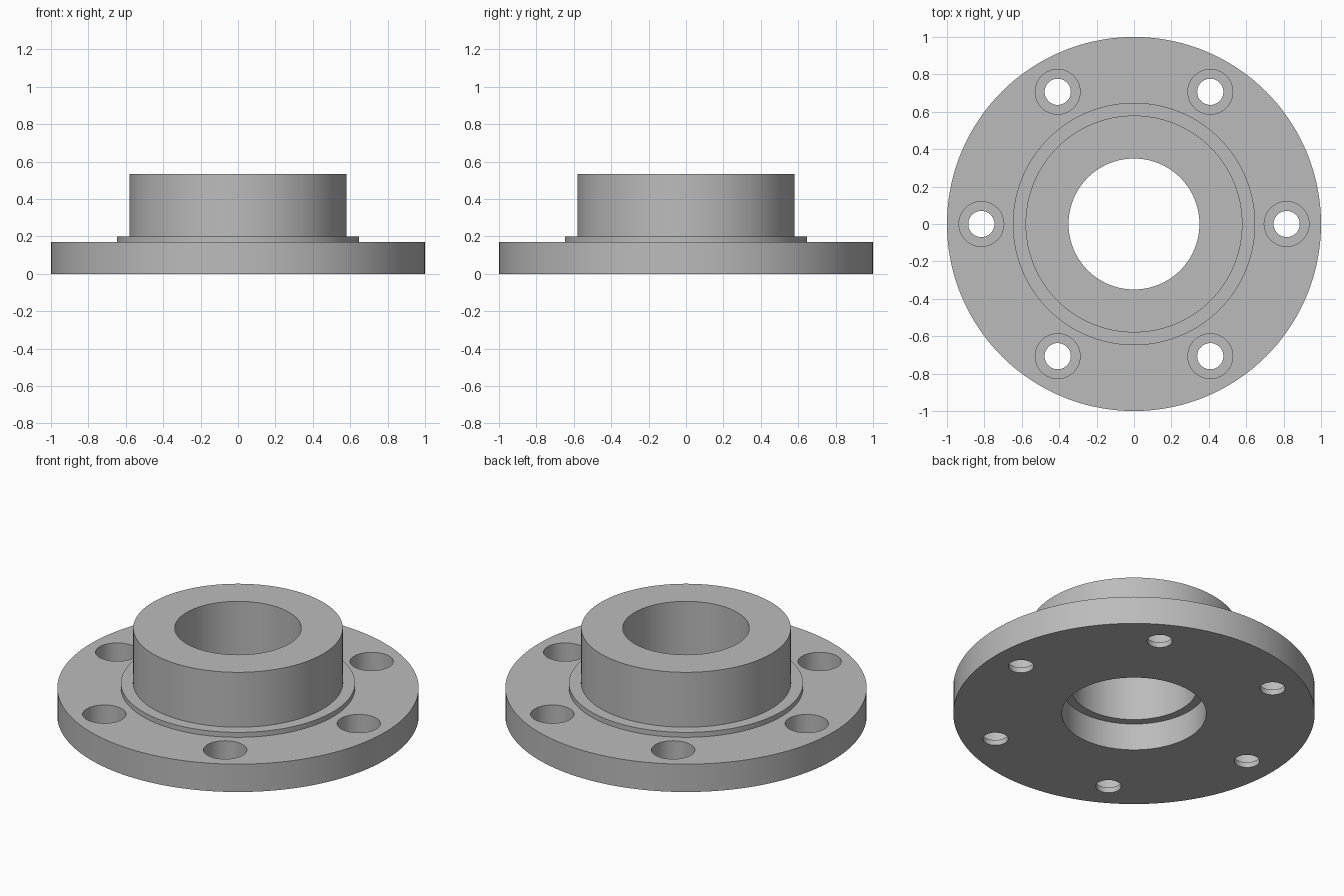
import bpy, bmesh
from math import cos, sin, pi, radians

cube = bpy.data.objects.get("Cube")
if cube:
    bpy.data.objects.remove(cube, do_unlink=True)

# Plain grey metal
metal = bpy.data.materials.new("grey_metal")
metal.use_nodes = True
colour = (0.5, 0.5, 0.5, 1)
metal.diffuse_color = colour
metal.node_tree.nodes["Principled BSDF"].inputs["Base Color"].default_value = colour


def lathe(name, profile, segments, centre=(0, 0), closed=True):
    """Turn a (radius, height) profile around a vertical axis."""
    bm = bmesh.new()
    rings = []
    for r, z in profile:
        rings.append([bm.verts.new((centre[0] + r * cos(2 * pi * i / segments),
                                    centre[1] + r * sin(2 * pi * i / segments), z))
                      for i in range(segments)])
    pairs = list(zip(rings, rings[1:]))
    if closed:
        pairs.append((rings[-1], rings[0]))
    else:
        bm.faces.new(rings[0])
        bm.faces.new(rings[-1])
    for a, b in pairs:
        for i in range(segments):
            j = (i + 1) % segments
            bm.faces.new((a[i], a[j], b[j], b[i]))
    bmesh.ops.recalc_face_normals(bm, faces=bm.faces)
    mesh = bpy.data.meshes.new(name)
    bm.to_mesh(mesh)
    bm.free()
    mesh.materials.append(metal)
    obj = bpy.data.objects.new(name, mesh)
    bpy.context.collection.objects.link(obj)
    return obj


# Flange, raised step, hub and recessed bore in one turned body
BORE, RECESS, HUB, STEP, RIM = 0.35, 0.4, 0.58, 0.648, 1.0
flange = lathe("flanged_hub", [
    (RECESS, 0), (RIM, 0), (RIM, 0.17), (STEP, 0.17), (STEP, 0.2), (HUB, 0.2),
    (HUB, 0.535), (BORE, 0.535), (BORE, 0.165), (RECESS, 0.165)], 144)

# Six counterbored bolt holes
cutters = []
for k in range(6):
    a = radians(60 * k)
    cutters.append(lathe(f"bolt_hole_cutter_{k + 1}",
                         [(0.07, -0.1), (0.07, 0.033), (0.12, 0.033), (0.12, 0.3)],
                         48, (0.816 * cos(a), 0.816 * sin(a)), closed=False))

bpy.ops.object.select_all(action="DESELECT")
flange.select_set(True)
bpy.context.view_layer.objects.active = flange
for cutter in cutters:
    cutter.hide_render = True
    cut = flange.modifiers.new("bolt_hole", "BOOLEAN")
    cut.operation = "DIFFERENCE"
    cut.solver = "EXACT"
    cut.object = cutter
    bpy.ops.object.modifier_apply(modifier=cut.name)
for cutter in cutters:
    bpy.data.objects.remove(cutter, do_unlink=True)

# Smooth round walls, crisp machined edges
bpy.ops.object.shade_smooth_by_angle(angle=radians(30))
